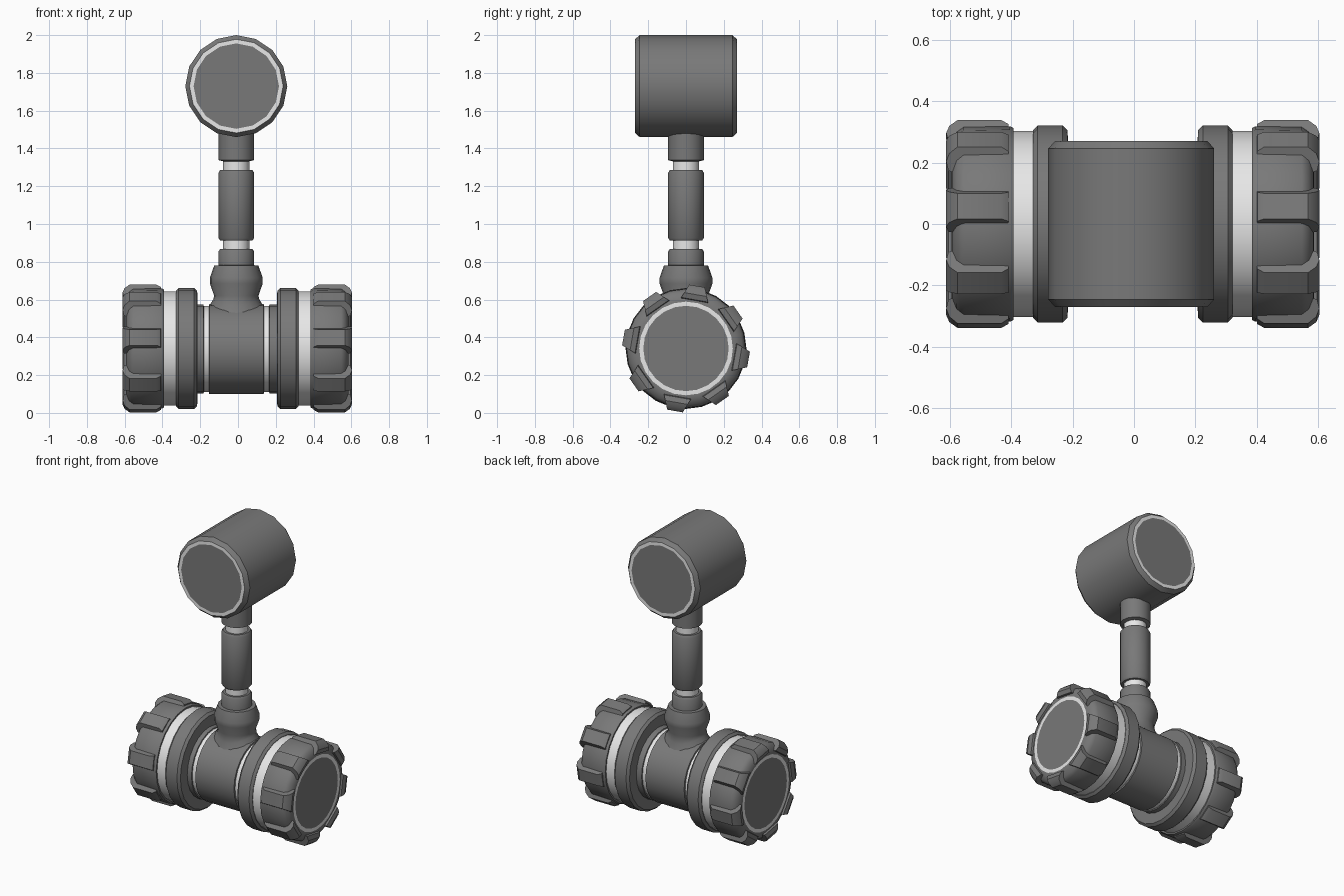
import bpy, bmesh, math
from mathutils import Matrix, Vector

if "Cube" in bpy.data.objects:
    bpy.data.objects.remove(bpy.data.objects["Cube"], do_unlink=True)


def material(name, value):
    m = bpy.data.materials.new(name)
    m.use_nodes = True
    col = (value, value, value, 1)
    m.diffuse_color = col
    m.node_tree.nodes["Principled BSDF"].inputs["Base Color"].default_value = col
    return m


MATS = [material("dark_grey", 0.19), material("off_white", 0.8)]
DARK, WHITE = 0, 1
AXES = {"z": Matrix.Identity(3),
        "y": Matrix(((1, 0, 0), (0, 0, -1), (0, 1, 0))),
        "x": Matrix(((0, 0, 1), (0, 1, 0), (-1, 0, 0)))}


def finish(name, bm, angle=35):
    bmesh.ops.recalc_face_normals(bm, faces=bm.faces)
    me = bpy.data.meshes.new(name)
    bm.to_mesh(me)
    bm.free()
    for m in MATS:
        me.materials.append(m)
    ob = bpy.data.objects.new(name, me)
    bpy.context.collection.objects.link(ob)
    bpy.ops.object.select_all(action="DESELECT")
    ob.select_set(True)
    bpy.context.view_layer.objects.active = ob
    bpy.ops.object.shade_smooth_by_angle(angle=math.radians(angle))
    return ob


def lathe(name, profile, axis, centre, sides=20, edit=None):
    """Turn (radius, position, colour of the next strip) about an axis; ends are capped."""
    bm = bmesh.new()
    rings = []
    for r, t, _ in profile:
        rings.append([bm.verts.new((r * math.cos(a), r * math.sin(a), t))
                      for a in (2 * math.pi * i / sides for i in range(sides))])
    for k in range(len(rings) - 1):
        for i in range(sides):
            j = (i + 1) % sides
            f = bm.faces.new((rings[k][i], rings[k][j], rings[k + 1][j], rings[k + 1][i]))
            f.material_index = profile[k][2]
    bm.faces.new(rings[0])
    bm.faces.new(rings[-1])
    for v in bm.verts:
        v.co = AXES[axis] @ v.co + Vector(centre)
    if edit:
        edit(rings)
    return finish(name, bm)


# Head: cylinder along y with a pale ring round each end disc
half = [(0.226, 0.27, WHITE), (0.248, 0.27, DARK), (0.27, 0.245, DARK)]
head = [(0.226, -0.27, WHITE), (0.248, -0.27, DARK), (0.27, -0.245, DARK),
        (0.27, 0.245, DARK), (0.248, 0.27, WHITE), (0.226, 0.27, DARK)]
lathe("head", head, "y", (-0.009, 0, 1.73), 16)

# Stem: collars and grip separated by pale grooves
stem = [(0.094, 0.76, DARK), (0.094, 0.855, DARK), (0.085, 0.868, DARK),
        (0.07, 0.868, WHITE), (0.07, 0.912, DARK), (0.085, 0.912, DARK),
        (0.094, 0.925, DARK), (0.094, 1.272, DARK), (0.085, 1.287, DARK),
        (0.07, 1.287, WHITE), (0.07, 1.332, DARK), (0.094, 1.338, DARK),
        (0.094, 1.52, DARK)]
lathe("stem", stem, "z", (-0.009, 0, 0), 16)

# Neck: bulged socket whose flared foot is wrapped onto the body
BODY_Z, BODY_R = 0.338, 0.238


def wrap_foot(rings):
    for ring, lift in ((rings[0], -0.01), (rings[1], 0.025)):
        for v in ring:
            v.co.z = BODY_Z + lift + math.sqrt(BODY_R ** 2 - v.co.y ** 2)


neck = [(0.143, 0.56, DARK), (0.122, 0.59, DARK), (0.117, 0.62, DARK),
        (0.14, 0.685, DARK), (0.14, 0.715, DARK), (0.117, 0.78, DARK),
        (0.09, 0.782, DARK)]
lathe("neck", neck, "z", (-0.009, 0, 0), 20, wrap_foot)

# Body: short barrel with pale rings and dark shoulders
body = [(0.235, -0.24, DARK), (0.235, -0.175, DARK), (0.228, -0.173, WHITE),
        (0.228, -0.146, DARK), (0.238, -0.144, DARK), (0.238, 0.144, DARK),
        (0.228, 0.146, WHITE), (0.228, 0.173, DARK), (0.235, 0.175, DARK),
        (0.235, 0.24, DARK)]
lathe("body", body, "x", (-0.008, 0, BODY_Z), 24)

# End weights: flange, pale band, cap and eight grip lugs on each side
CX, CZ = -0.004, 0.341
weight = [(0.23, 0.21, DARK), (0.305, 0.212, DARK), (0.32, 0.228, DARK),
          (0.32, 0.31, DARK), (0.305, 0.325, DARK), (0.302, 0.325, WHITE),
          (0.302, 0.388, DARK), (0.312, 0.388, DARK), (0.318, 0.4, DARK),
          (0.315, 0.55, DARK), (0.30, 0.573, DARK), (0.268, 0.588, DARK),
          (0.248, 0.59, WHITE), (0.226, 0.59, DARK)]
lug = [(0.402, 0.29), (0.405, 0.322), (0.428, 0.336), (0.57, 0.336),
       (0.597, 0.315), (0.607, 0.29), (0.6, 0.262), (0.57, 0.252)]


def add_lugs(name, side):
    bm = bmesh.new()
    for k in range(8):
        a = math.radians(80 + 45 * k)
        out = Vector((0, math.cos(a), math.sin(a)))
        tan = Vector((0, -math.sin(a), math.cos(a)))
        loops = []
        for s in (-1, 1):
            loops.append([bm.verts.new(Vector((CX + side * x, 0, CZ)) + out * r
                                       + tan * s * (0.042 + 0.4 * (0.336 - r)))
                          for x, r in lug])
        n = len(lug)
        bm.faces.new(loops[0])
        bm.faces.new(loops[1])
        for i in range(n):
            j = (i + 1) % n
            bm.faces.new((loops[0][i], loops[0][j], loops[1][j], loops[1][i]))
    finish(name, bm)


for label, side in (("left", 1), ("right", -1)):
    lathe(label + "_weight", [(r, side * x, c) for r, x, c in weight], "x", (CX, 0, CZ), 24)
    add_lugs(label + "_grip_lugs", side)
